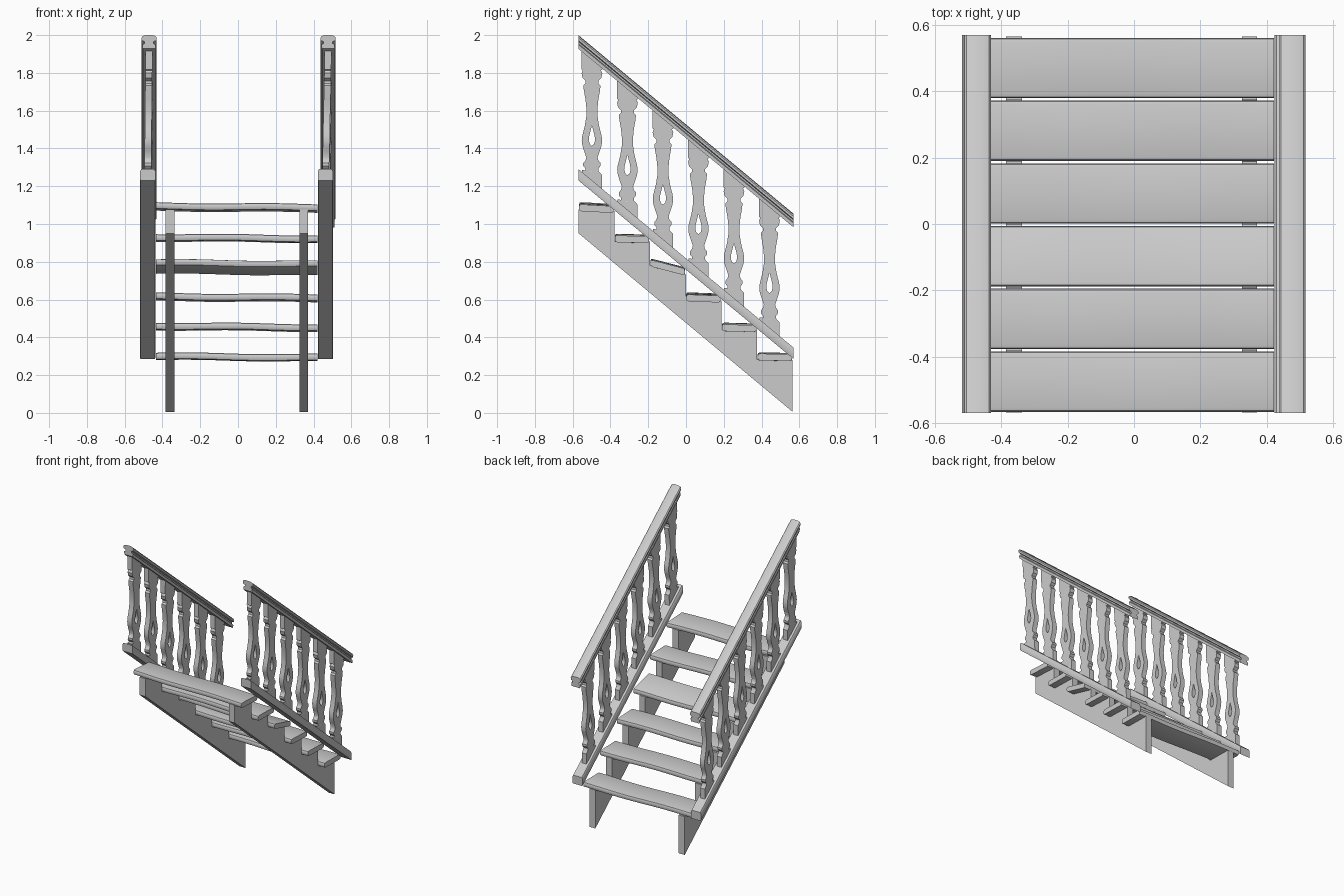
import bpy, bmesh, math

cube = bpy.data.objects.get("Cube")
if cube:
    bpy.data.objects.remove(cube)

SLOPE = -0.83
END = 0.57

grey = bpy.data.materials.new("light grey")
grey.use_nodes = True
grey.diffuse_color = (0.6, 0.6, 0.6, 1)
grey.node_tree.nodes["Principled BSDF"].inputs["Base Color"].default_value = (0.6, 0.6, 0.6, 1)


def finish(name, bm, angle=35):
    bmesh.ops.recalc_face_normals(bm, faces=bm.faces)
    mesh = bpy.data.meshes.new(name)
    bm.to_mesh(mesh)
    bm.free()
    mesh.materials.append(grey)
    obj = bpy.data.objects.new(name, mesh)
    bpy.context.collection.objects.link(obj)
    bpy.ops.object.select_all(action='DESELECT')
    obj.select_set(True)
    bpy.context.view_layer.objects.active = obj
    bpy.ops.object.shade_smooth_by_angle(angle=math.radians(angle))
    return obj


def loft(name, rings):
    """Skin a list of closed rings and cap both ends."""
    bm = bmesh.new()
    rows = [[bm.verts.new(p) for p in ring] for ring in rings]
    n = len(rows[0])
    for a, b in zip(rows, rows[1:]):
        for i in range(n):
            j = (i + 1) % n
            bm.faces.new((a[i], a[j], b[j], b[i]))
    bm.faces.new(rows[0])
    bm.faces.new(rows[-1])
    return finish(name, bm)


def sloped_rail(name, x, z_mid, half):
    """Sweep a mirrored half profile (half width, height) down the slope."""
    profile = half + [(-w, h) for w, h in reversed(half)]
    loft(name, [[(x + w, y, z_mid + h + SLOPE * y) for w, h in profile]
                for y in (-END, END)])


# Treads: rounded planks, slightly warped, one tilted
treads = [(1.11, 1.10), (0.945, 0.94), (0.812, 0.765),
          (0.632, 0.625), (0.475, 0.47), (0.315, 0.312)]
DEPTH = 0.182
PITCH = 0.189
THICK = 0.036
edge = [(0, 0.3), (0.02, 0.08), (0.07, 0), (0.5, 0), (0.93, 0), (0.98, 0.08), (1, 0.3),
        (1, 0.7), (0.98, 0.92), (0.93, 1), (0.07, 1), (0.02, 0.92), (0, 0.7)]
for k, (z_front, z_back) in enumerate(treads):
    y0 = -0.566 + PITCH * k
    rings = []
    for s in range(13):
        x = -0.433 + 0.855 * s / 12
        warp = 0.003 * math.sin(9 * x + 2 * k) - 0.008 * (s / 12 - 0.5)
        rings.append([(x, y0 + DEPTH * u,
                       z_front + (z_back - z_front) * u - THICK * v + warp)
                      for u, v in edge])
    loft(f"tread_{k + 1}", rings)

# Stringers: saw-tooth boards under the treads
outline = [(0.565, 0.005), (-0.568, 0.95)]
for k, (z_front, z_back) in enumerate(treads):
    y0 = -0.568 + PITCH * k
    outline += [(y0, z_front - THICK + 0.004), (y0 + PITCH, z_back - THICK + 0.004)]
outline[-1] = (0.565, outline[-1][1])
for side, xa, xb in (("right", -0.385, -0.337), ("left", 0.325, 0.371)):
    loft(f"{side}_stringer", [[(x, y, z) for y, z in outline] for x in (xa, xb)])

# Baluster outline: height, half width, half width of the opening
flat_baluster = [
    (-0.03, 0.052, 0), (0.045, 0.052, 0), (0.05, 0.036, 0), (0.065, 0.034, 0),
    (0.08, 0.046, 0), (0.095, 0.046, 0), (0.108, 0.034, 0), (0.125, 0.03, 0),
    (0.16, 0.042, 0), (0.185, 0.05, 0), (0.195, 0.052, 0.011), (0.215, 0.054, 0.017),
    (0.24, 0.051, 0.014), (0.27, 0.043, 0.006), (0.295, 0.037, 0), (0.34, 0.03, 0),
    (0.38, 0.029, 0), (0.43, 0.034, 0), (0.48, 0.043, 0), (0.505, 0.045, 0),
    (0.515, 0.035, 0), (0.53, 0.034, 0), (0.545, 0.05, 0), (0.57, 0.055, 0),
    (0.585, 0.048, 0), (0.59, 0.056, 0), (0.67, 0.056, 0)]
BOARD = 0.036


def baluster(name, x_low, x_high, yc, z0):
    bm = bmesh.new()
    top = flat_baluster[-1][0]
    for s in (-1, 1):
        rows = []
        for h, w, hole in flat_baluster:
            # end blocks follow the slope of the rails
            shear = SLOPE if h < 0.048 or h > 0.6 else 0
            if 0.04 < h < 0.048:
                shear *= 0.3
            x = x_low + (x_high - x_low) * h / top - BOARD / 2
            rows.append([bm.verts.new((x, yc + s * d, z0 + h + shear * s * d))
                         for d in (hole, w)])
        for a, b in zip(rows, rows[1:]):
            bm.faces.new((a[0], a[1], b[1], b[0]))
    bmesh.ops.remove_doubles(bm, verts=bm.verts, dist=0.0005)
    # thicken the flat shape into a board
    front = bmesh.ops.extrude_face_region(bm, geom=bm.faces[:], use_keep_orig=True)["geom"]
    moved = [v for v in front if isinstance(v, bmesh.types.BMVert)]
    bmesh.ops.translate(bm, verts=moved, vec=(BOARD, 0, 0))
    return finish(name, bm)


# Railings: shoe rail, six balusters and a moulded handrail per side
shoe = [(0.038, -0.03), (0.04, -0.025), (0.04, 0.018), (0.034, 0.03)]
cap = [(0.033, -0.036), (0.035, -0.014), (0.024, -0.008), (0.024, 0.002),
       (0.039, 0.008), (0.04, 0.022), (0.034, 0.031), (0.018, 0.036)]
for side, x_shoe, x_cap in (("right", -0.478, -0.471), ("left", 0.463, 0.477)):
    sloped_rail(f"{side}_shoe_rail", x_shoe, 0.788, shoe)
    sloped_rail(f"{side}_handrail", x_cap, 1.491, cap)
    for k in range(6):
        yc = -0.498 + 0.188 * k
        baluster(f"{side}_baluster_{k + 1}", x_shoe, x_cap, yc, 0.815 + SLOPE * yc)
